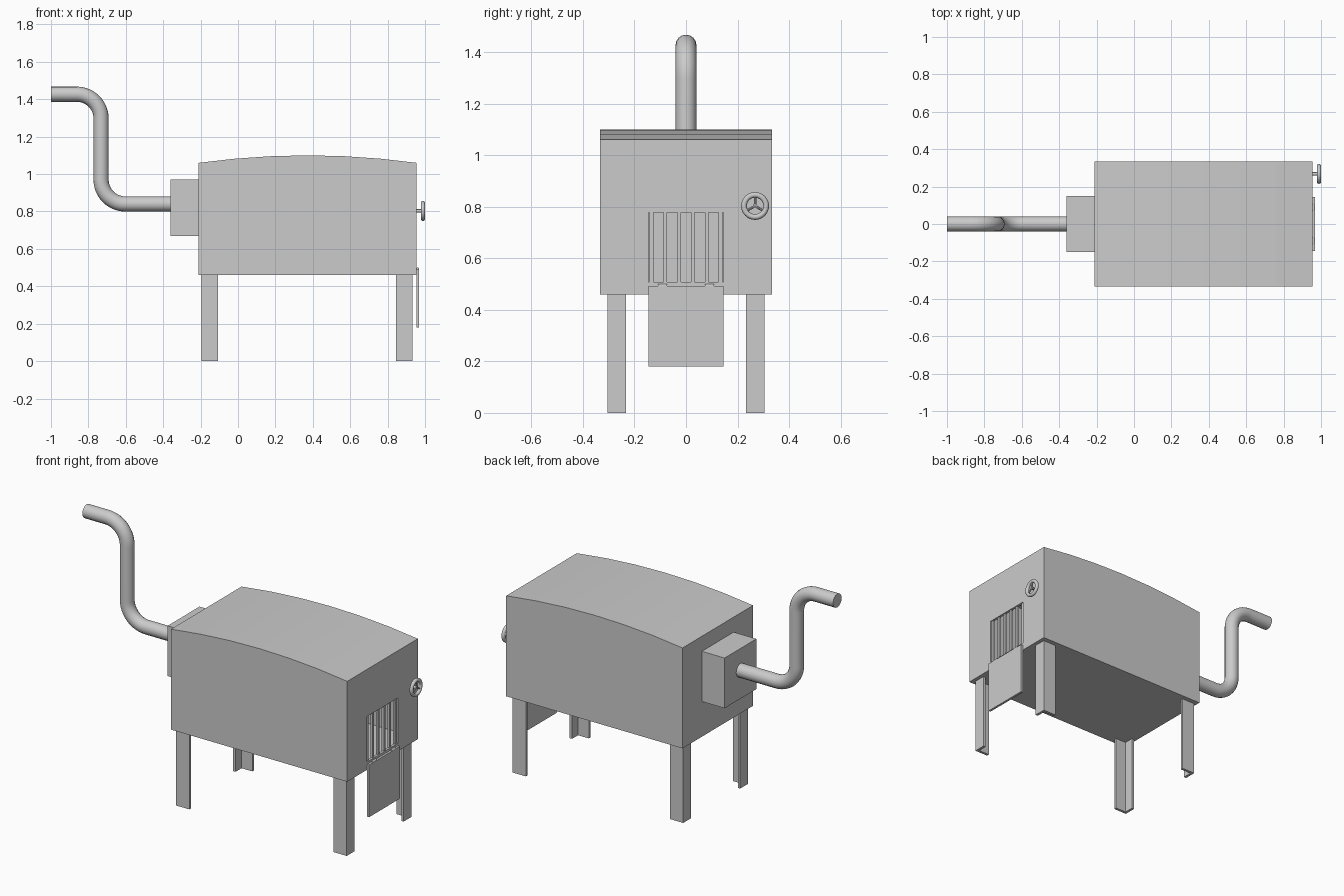
import bpy, bmesh
from math import sin, cos, pi, radians
from mathutils import Vector

if "Cube" in bpy.data.objects:
    bpy.data.objects.remove(bpy.data.objects["Cube"])

X0, X1, W = -0.21, 0.955, 0.333


def make(name, bm, smooth=False):
    bmesh.ops.recalc_face_normals(bm, faces=bm.faces[:])
    me = bpy.data.meshes.new(name)
    bm.to_mesh(me)
    bm.free()
    ob = bpy.data.objects.new(name, me)
    bpy.context.collection.objects.link(ob)
    if smooth:
        activate(ob)
        bpy.ops.object.shade_smooth_by_angle(angle=radians(35))
    return ob


def activate(ob):
    bpy.ops.object.select_all(action='DESELECT')
    ob.select_set(True)
    bpy.context.view_layer.objects.active = ob


def prism(name, pts, direction):
    """Extrude a closed loop of 3D points along a vector."""
    bm = bmesh.new()
    face = bm.faces.new([bm.verts.new(p) for p in pts])
    out = bmesh.ops.extrude_face_region(bm, geom=[face], use_keep_orig=True)
    verts = [g for g in out['geom'] if isinstance(g, bmesh.types.BMVert)]
    bmesh.ops.translate(bm, verts=verts, vec=direction)
    return make(name, bm)


def box(name, x, y, z):
    pts = [(x[0], y[0], z[0]), (x[1], y[0], z[0]), (x[1], y[1], z[0]), (x[0], y[1], z[0])]
    return prism(name, pts, (0, 0, z[1] - z[0]))


def rod(name, a, b, r, sides=12):
    a, b = Vector(a), Vector(b)
    d = b - a
    bm = bmesh.new()
    bmesh.ops.create_cone(bm, cap_ends=True, segments=sides, radius1=r, radius2=r, depth=d.length)
    bm.transform(d.to_track_quat('Z', 'Y').to_matrix().to_4x4())
    bmesh.ops.translate(bm, verts=bm.verts[:], vec=(a + b) / 2)
    return make(name, bm, True)


def shell(name, inset):
    """Body outline with a gently arched top."""
    mid, half = (X0 + X1) / 2, (X1 - X0) / 2
    y = W - inset
    pts = [(X0 + inset, -y, 0.46 + inset), (X1 - inset, -y, 0.46 + inset)]
    for i in range(7):
        t = 1 - i / 3
        pts.append((mid + t * (half - inset), -y, 1.06 + 0.04 * (1 - t * t) - inset))
    return prism(name, pts, (0, 2 * y, 0))


# Hollow firebox body with a door opening
body = shell("stove_body", 0)
cutters = [shell("cavity_cutter", 0.015),
           box("opening_cutter", (0.9, 1.05), (-0.145, 0.145), (0.507, 0.778))]
for c in cutters:
    c.hide_render = True
    activate(body)
    m = body.modifiers.new("cut", 'BOOLEAN')
    m.operation, m.solver, m.object = 'DIFFERENCE', 'EXACT', c
    bpy.ops.object.modifier_apply(modifier=m.name)
    bpy.data.objects.remove(c, do_unlink=True)

# Grate bars in the opening
for i in range(6):
    y = -0.134 + i * 0.0536
    box(f"grate_bar_{i + 1}", (0.936, 0.950), (y - 0.007, y + 0.007), (0.5, 0.785))

# Lowered door with hinges
box("door", (0.954, 0.968), (-0.145, 0.145), (0.18, 0.492))
for s in (-1, 1):
    rod("door_hinge", (0.961, s * 0.073, 0.493), (0.961, s * 0.108, 0.493), 0.007)

# Angle iron legs, outer corner facing outwards
for cx, sx in ((-0.195, 1), (0.932, -1)):
    for sy in (-1, 1):
        a, b, t = 0.087, 0.072, 0.016
        prof = [(0, 0), (a, 0), (a, t), (t, t), (t, b), (0, b)]
        prism("leg", [(cx + sx * u, sy * (0.305 - v), 0) for u, v in prof], (0, 0, 0.462))

# Flue box and bent chimney pipe
box("flue_box", (-0.36, X0 + 0.002), (-0.15, 0.15), (0.67, 0.97))
R, px, lo, hi = 0.13, -0.732, 0.84, 1.427
path = [(-0.35, lo)]
for i in range(13):
    a = i / 12 * pi / 2
    path.append((px + R - R * sin(a), lo + R - R * cos(a)))
for i in range(13):
    a = i / 12 * pi / 2
    path.append((px - R + R * cos(a), hi - R + R * sin(a)))
path.append((-1.0, hi))
cu = bpy.data.curves.new("chimney_pipe", 'CURVE')
cu.dimensions = '3D'
cu.bevel_depth, cu.bevel_resolution, cu.use_fill_caps = 0.0405, 6, True
sp = cu.splines.new('POLY')
sp.points.add(len(path) - 1)
for p, (x, z) in zip(sp.points, path):
    p.co = (x, 0, z, 1)
pipe = bpy.data.objects.new("chimney_pipe", cu)
bpy.context.collection.objects.link(pipe)
activate(pipe)
bpy.ops.object.convert(target='MESH')
bpy.ops.object.shade_smooth_by_angle(angle=radians(35))

# Valve wheel: rim, hub stem and three spokes
wy, wz, wx = 0.268, 0.803, 0.989
bpy.ops.mesh.primitive_torus_add(location=(wx, wy, wz), rotation=(0, pi / 2, 0),
                                 major_segments=32, minor_segments=10,
                                 major_radius=0.043, minor_radius=0.011)
bpy.context.object.name = "wheel_rim"
bpy.ops.object.shade_smooth_by_angle(angle=radians(50))
rod("wheel_stem", (0.945, wy, wz), (wx + 0.004, wy, wz), 0.009)
for k in range(3):
    a = pi / 2 + k * 2 * pi / 3
    rod("wheel_spoke", (wx, wy, wz), (wx, wy + 0.042 * cos(a), wz + 0.042 * sin(a)), 0.005, 8)
